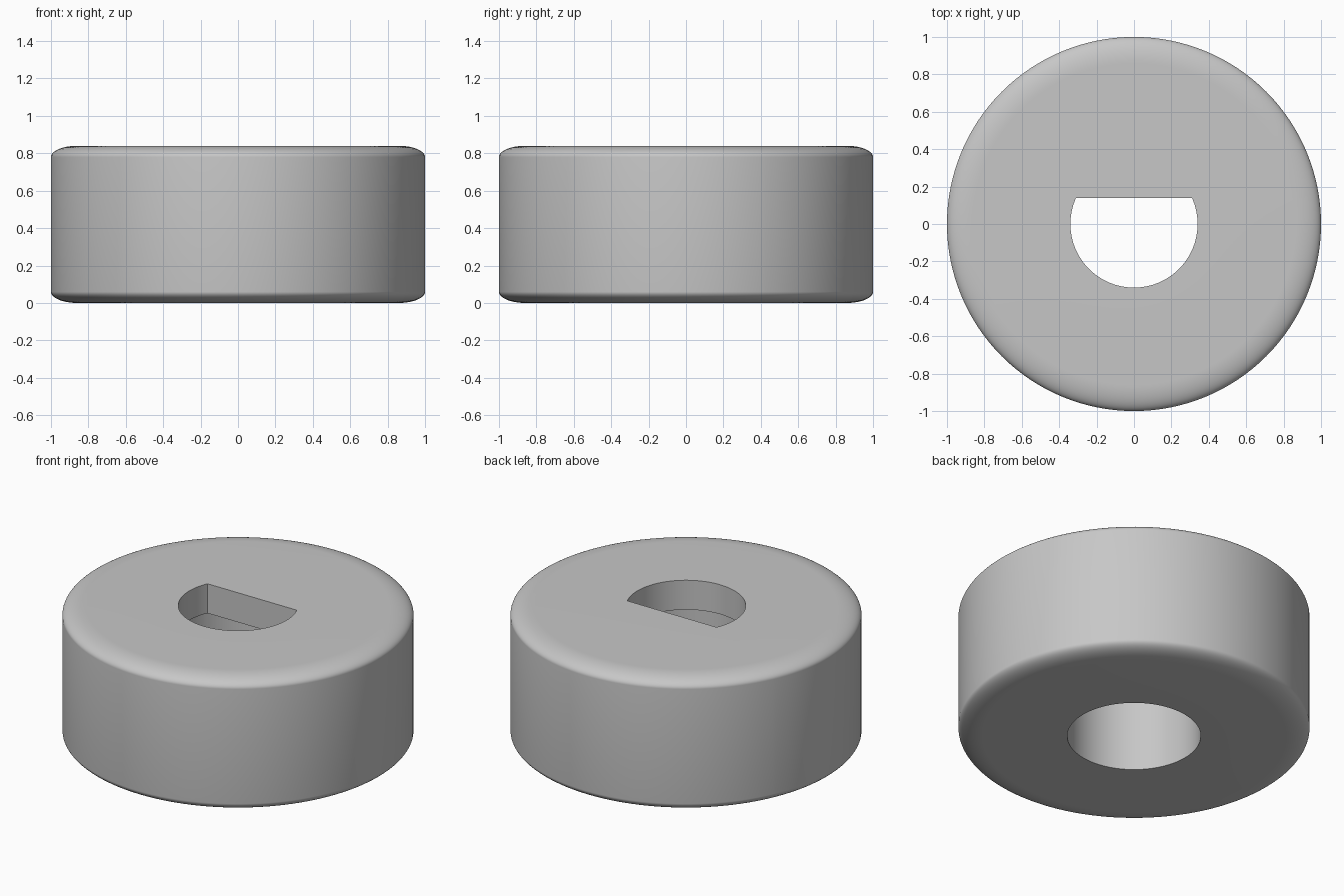
import bpy
import bmesh
from math import sin, cos, asin, pi, radians

cube = bpy.data.objects.get("Cube")
if cube:
    bpy.data.objects.remove(cube, do_unlink=True)

HEIGHT = 0.84
ROUND_R, ROUND_Z = 0.14, 0.06      # elliptical edge rounding
D_RADIUS, D_FLAT = 0.34, 0.14      # flat-sided upper hole
BORE_RADIUS, STEP_Z = 0.38, 0.655  # wider round lower hole
SEGMENTS, STEPS = 128, 16

grey = bpy.data.materials.new("light_grey")
grey.use_nodes = True
colour = (0.57, 0.57, 0.57, 1)
grey.diffuse_color = colour
grey.node_tree.nodes["Principled BSDF"].inputs["Base Color"].default_value = colour

# Angles include the two exact corners of the flat
corner = asin(D_FLAT / D_RADIUS)
angles = sorted([2 * pi * i / SEGMENTS for i in range(SEGMENTS)] + [corner, pi - corner])


def circle(radius):
    return lambda a: radius


def d_shape(a):
    s = sin(a)
    return min(D_RADIUS, D_FLAT / s) if s > 0 else D_RADIUS


# Closed cross-section: rounded outside going up, then down through the hole
profile = []
for i in range(STEPS + 1):
    t = pi / 2 * i / STEPS
    profile.append((circle(1 - ROUND_R * (1 - sin(t))), ROUND_Z * (1 - cos(t))))
profile += [(r, HEIGHT - z) for r, z in reversed(profile)]
profile += [(d_shape, HEIGHT), (d_shape, STEP_Z),
            (circle(BORE_RADIUS), STEP_Z), (circle(BORE_RADIUS), 0)]

bm = bmesh.new()
rings = [[bm.verts.new((r(a) * cos(a), r(a) * sin(a), z)) for a in angles]
         for r, z in profile]
n = len(angles)
for k, low in enumerate(rings):
    high = rings[(k + 1) % len(rings)]
    for i in range(n):
        j = (i + 1) % n
        bm.faces.new((low[i], low[j], high[j], high[i]))
bmesh.ops.recalc_face_normals(bm, faces=bm.faces)

mesh = bpy.data.meshes.new("round_knob")
bm.to_mesh(mesh)
bm.free()
mesh.materials.append(grey)
knob = bpy.data.objects.new("round_knob", mesh)
bpy.context.collection.objects.link(knob)

bpy.ops.object.select_all(action="DESELECT")
knob.select_set(True)
bpy.context.view_layer.objects.active = knob
bpy.ops.object.shade_smooth_by_angle(angle=radians(30))
